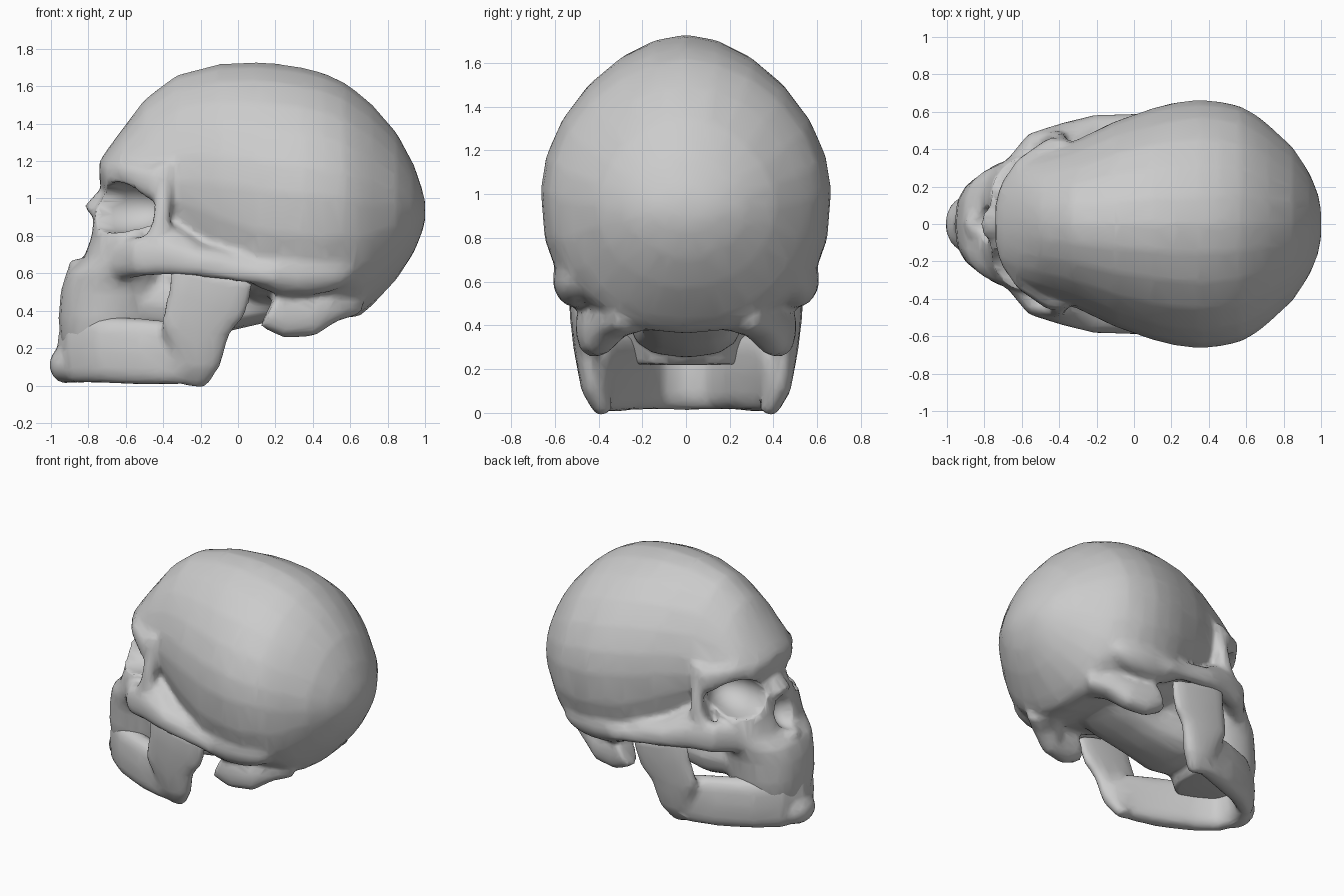
import bpy
import bmesh
import math
from mathutils import Vector, Matrix

cube = bpy.data.objects.get("Cube")
if cube:
    bpy.data.objects.remove(cube, do_unlink=True)

# One bone colour for everything
bone = bpy.data.materials.new("bone grey")
bone.use_nodes = True
colour = (.6, .6, .6, 1)
bone.diffuse_color = colour
for node in bone.node_tree.nodes:
    if node.type == "BSDF_PRINCIPLED":
        node.inputs["Base Color"].default_value = colour


def power(value, exponent):
    return math.copysign(abs(value) ** exponent, value)


def skin(bm, rings):
    """Join a row of equal rings into a closed body."""
    loops = [[bm.verts.new(p) for p in ring] for ring in rings]
    count = len(loops[0])
    faces = [bm.faces.new(loops[0]), bm.faces.new(loops[-1])]
    for low, high in zip(loops, loops[1:]):
        for i in range(count):
            j = (i + 1) % count
            faces.append(bm.faces.new((low[i], low[j], high[j], high[i])))
    bmesh.ops.recalc_face_normals(bm, faces=faces)


def bar(bm, path, ref, boxy=.8, count=12, paired=True):
    """Sweep an oval along a path: x, y, z, thickness, height."""
    centres = [Vector(p[:3]) for p in path]
    for side in ((1, -1) if paired else (1,)):
        rings = []
        for i, p in enumerate(path):
            tangent = centres[min(i + 1, len(path) - 1)] - centres[max(i - 1, 0)]
            tangent.normalize()
            across = tangent.cross(Vector(ref)).normalized()
            up = across.cross(tangent)
            ring = []
            for k in range(count):
                a = math.tau * k / count
                v = (centres[i] + across * p[3] * power(math.cos(a), boxy)
                     + up * p[4] * power(math.sin(a), boxy))
                ring.append((v.x, v.y * side, v.z))
            rings.append(ring)
        skin(bm, rings)


def ball(bm, centre, radii, yaw=0, paired=True):
    """Add an ellipsoid, or a mirrored pair of them."""
    for side in ((1, -1) if paired else (1,)):
        x, y, z = centre
        place = (Matrix.Translation((x, y * side, z))
                 @ Matrix.Rotation(yaw * side, 4, "Z")
                 @ Matrix.Diagonal((*radii, 1)))
        bmesh.ops.create_uvsphere(bm, u_segments=20, v_segments=12,
                                  radius=1, matrix=place)


def make_object(name, bm):
    mesh = bpy.data.meshes.new(name)
    bm.to_mesh(mesh)
    bm.free()
    obj = bpy.data.objects.new(name, mesh)
    bpy.context.scene.collection.objects.link(obj)
    return obj


def fuse(obj, cutter=None):
    """Melt the overlapping forms into one bone, carve it and lighten it."""
    remesh = obj.modifiers.new("fuse", "REMESH")
    remesh.mode = "VOXEL"
    remesh.voxel_size = .02
    if cutter:
        carve = obj.modifiers.new("carve", "BOOLEAN")
        carve.operation = "DIFFERENCE"
        carve.solver = "EXACT"
        carve.object = cutter
    soften = obj.modifiers.new("soften", "SMOOTH")
    soften.factor = .5
    soften.iterations = 9
    lighten = obj.modifiers.new("lighten", "DECIMATE")
    lighten.ratio = .15
    graph = bpy.context.evaluated_depsgraph_get()
    mesh = bpy.data.meshes.new_from_object(obj.evaluated_get(graph))
    obj.modifiers.clear()
    obj.data = mesh
    mesh.materials.clear()
    mesh.materials.append(bone)
    mesh.shade_smooth()


skull = bmesh.new()

# Braincase: x, top, bottom, half width, height of the widest point
braincase = [
    (-.74, 1.20, 1.09, .12, 1.15), (-.70, 1.26, 1.0, .24, 1.13),
    (-.62, 1.37, .9, .33, 1.12), (-.5, 1.53, .8, .38, 1.1),
    (-.33, 1.66, .65, .44, 1.1), (-.1, 1.72, .5, .55, 1.08),
    (.1, 1.73, .43, .62, 1.05), (.22, 1.72, .42, .65, 1.03),
    (.35, 1.7, .41, .665, 1.02), (.46, 1.67, .39, .655, 1.01),
    (.57, 1.62, .36, .63, 1), (.65, 1.56, .37, .585, .98),
    (.72, 1.5, .43, .53, .97), (.85, 1.35, .57, .41, .95),
    (.94, 1.18, .71, .27, .94), (.985, 1.05, .82, .16, .93),
    (1, .99, .88, .08, .93)]
rings = []
for x, top, bottom, width, middle in braincase:
    square = .75 if 0 < x < .5 else .86 if -.2 < x < .8 else 1
    ring = []
    for k in range(24):
        a = math.tau * k / 24
        c, s = math.cos(a), math.sin(a)
        bend, reach = (1.1, top - middle) if s >= 0 else (square, middle - bottom)
        ring.append((x, width * power(c, bend), middle + reach * power(s, bend)))
    rings.append(ring)
skin(skull, rings)

# Face and upper jaw: z, front, back, half width
face = [
    (.22, -.95, -.45, .26), (.36, -.96, -.42, .29), (.5, -.95, -.39, .3),
    (.6, -.92, -.38, .33), (.68, -.83, -.37, .36), (.8, -.79, -.36, .36),
    (.94, -.77, -.34, .36), (1.06, -.7, -.33, .36), (1.16, -.72, -.33, .38)]
rings = []
for z, front, back, width in face:
    ring = []
    for k in range(20):
        a = math.tau * k / 20
        ring.append(((front + back) / 2 + (back - front) / 2 * math.cos(a),
                     width * power(math.sin(a), .75), z))
    rings.append(ring)
skin(skull, rings)

# Brow ridges, outer eye rims and cheek arches
up, forward = (0, 0, 1), (1, 0, 0)
bar(skull, [(-.69, -.03, 1.15, .05, .05), (-.68, .16, 1.16, .05, .05),
            (-.59, .31, 1.14, .05, .06), (-.43, .42, 1.07, .05, .09)], up)
bar(skull, [(-.39, .41, 1.18, .04, .05), (-.4, .44, 1, .04, .045),
            (-.41, .46, .86, .04, .05), (-.44, .45, .72, .05, .09)], forward)
bar(skull, [(-.66, .26, .66, .07, .1), (-.52, .43, .69, .07, .11),
            (-.38, .48, .69, .06, .1), (-.2, .54, .65, .045, .07),
            (0, .55, .61, .04, .055), (.2, .56, .59, .05, .06)], up)

# Temple hollows behind the arches
bar(skull, [(-.46, .36, .78, .1, .14), (-.36, .39, .75, .11, .11),
            (-.2, .44, .69, .12, .07), (.05, .48, .64, .1, .06)], up)

# Nasal bones and the small spine below the nose opening
bar(skull, [(-.64, 0, 1.1, .07, .05), (-.69, 0, 1.03, .06, .05),
            (-.79, 0, .92, .08, .05)], forward, paired=False)
ball(skull, (-.84, 0, .65), (.07, .08, .03), paired=False)

# Ear ridges, and mastoids running back into the rim of the skull base
ball(skull, (.33, .5, .61), (.3, .11, .13))
bar(skull, [(.17, .43, .42, .08, .12), (.27, .42, .37, .08, .12),
            (.39, .4, .37, .08, .11), (.5, .33, .42, .1, .08),
            (.6, .24, .44, .12, .07)], up)

# Palate and middle of the skull base
bar(skull, [(-.6, 0, .45, .26, .15), (-.3, 0, .42, .26, .17),
            (-.05, 0, .43, .22, .14), (.2, 0, .45, .22, .1),
            (.35, 0, .48, .2, .08)], up, paired=False)
ball(skull, (-.2, 0, .58), (.3, .28, .13), paired=False)

# Eye sockets and nose opening
holes = bmesh.new()
ball(holes, (-.61, .27, .95), (.27, .18, .14), yaw=-.4)
ball(holes, (-.84, 0, .79), (.16, .1, .12), paired=False)
cutter = make_object("socket_cutter", holes)
cutter.hide_render = True

skull_object = make_object("skull", skull)
fuse(skull_object, cutter)
bpy.data.objects.remove(cutter, do_unlink=True)

# Lower jaw: curved body, upright branches and chin
jaw = bmesh.new()
bar(jaw, [(-.91, -.03, .19, .06, .18), (-.86, .14, .19, .07, .18),
          (-.72, .24, .19, .08, .18), (-.5, .33, .18, .08, .18),
          (-.3, .39, .17, .07, .17), (-.15, .41, .12, .05, .11)], up, .7)
bar(jaw, [(-.23, .37, 0, .04, .06), (-.21, .42, .11, .06, .12),
          (-.23, .46, .3, .055, .19), (-.17, .48, .43, .05, .22),
          (-.13, .5, .6, .04, .23)], forward)
ball(jaw, (-.92, 0, .11), (.09, .14, .1), paired=False)
fuse(make_object("lower_jaw", jaw))
